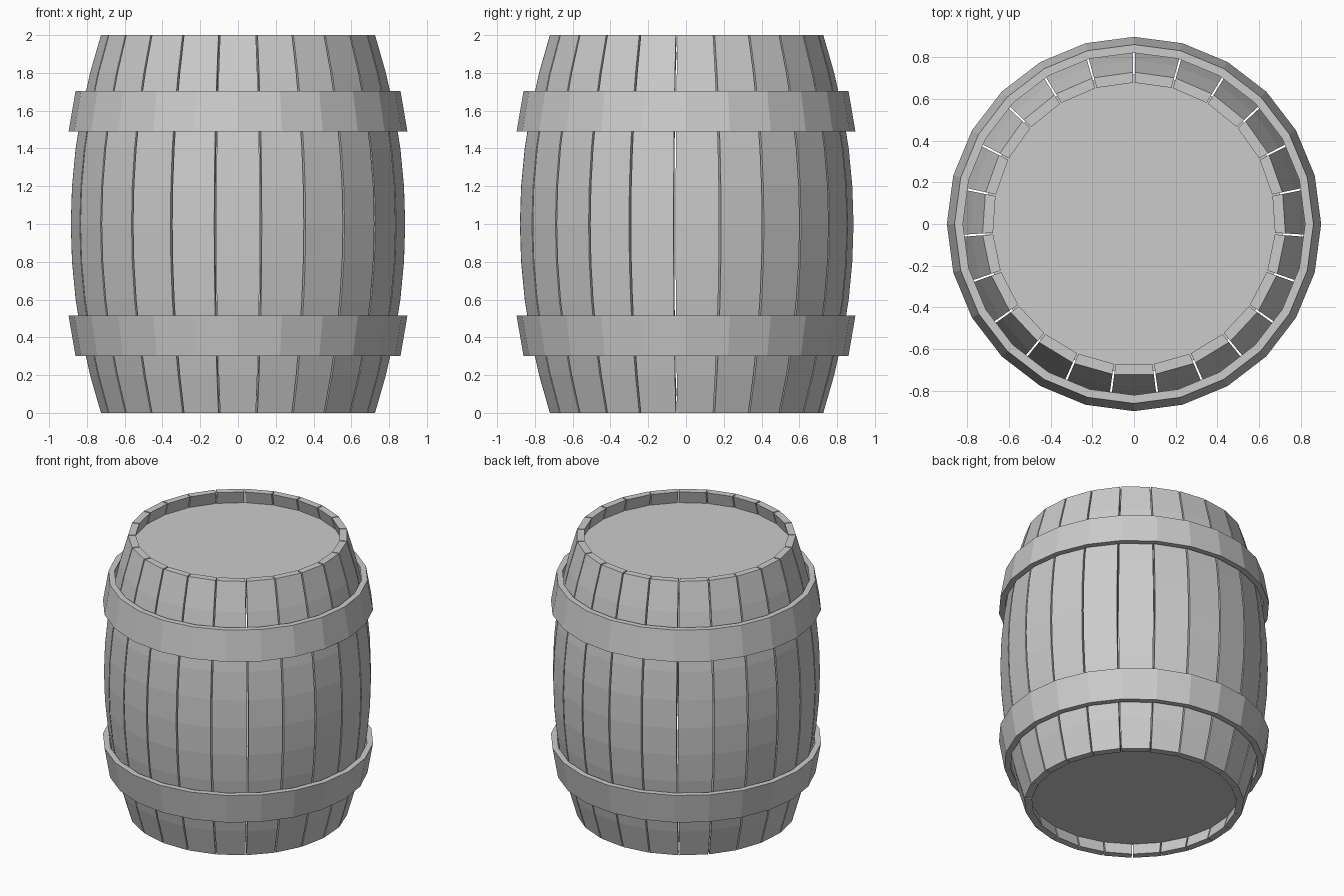
import bpy
import bmesh
from math import cos, sin, pi, tau

cube = bpy.data.objects.get("Cube")
if cube:
    bpy.data.objects.remove(cube, do_unlink=True)

STAVES = 23
STEP = tau / STAVES
GAP = 0.012          # angle between neighbouring staves
ROWS = 10            # bands along each stave
HEIGHT = 2.0

# One plain grey for the whole barrel
grey = bpy.data.materials.new("plain_grey")
grey.use_nodes = True
grey.diffuse_color = (0.6, 0.6, 0.6, 1)
grey.node_tree.nodes["Principled BSDF"].inputs["Base Color"].default_value = grey.diffuse_color


def add_object(name, mesh, angle=0.0):
    obj = bpy.data.objects.new(name, mesh)
    obj.rotation_euler.z = angle
    bpy.context.collection.objects.link(obj)
    return obj


def finish_mesh(name, bm):
    bmesh.ops.recalc_face_normals(bm, faces=bm.faces)
    mesh = bpy.data.meshes.new(name)
    bm.to_mesh(mesh)
    bm.free()
    mesh.materials.append(grey)
    return mesh


def bridge(bm, a, b):
    """Join two rings of equal length with quads."""
    for i in range(len(a)):
        j = (i + 1) % len(a)
        bm.faces.new((a[i], a[j], b[j], b[i]))


def belly(z):
    """Outer radius of the bulging barrel at a height."""
    return 0.887 - 0.16 * (z - 1) ** 2


def stave_mesh():
    bm = bmesh.new()
    half = (STEP - GAP) / 2
    rings = []
    for row in range(ROWS + 1):
        z = HEIGHT * row / ROWS
        outer = belly(z)
        inner = outer - 0.05
        corners = ((outer, -half), (outer, half), (inner, half), (inner, -half))
        rings.append([bm.verts.new((r * cos(a), r * sin(a), z)) for r, a in corners])
    for low, high in zip(rings, rings[1:]):
        bridge(bm, low, high)
    bm.faces.new(rings[0])
    bm.faces.new(rings[-1])
    return finish_mesh("stave", bm)


def hoop_mesh(name, z_narrow, z_wide, sides=24, thickness=0.04):
    """Sloped band, wider towards the barrel's middle."""
    bm = bmesh.new()
    section = ((0.86, z_narrow), (0.897, z_wide),
               (0.897 - thickness, z_wide), (0.86 - thickness, z_narrow))
    rings = []
    for i in range(sides):
        a = tau * i / sides
        rings.append([bm.verts.new((r * cos(a), r * sin(a), z)) for r, z in section])
    for i in range(sides):
        bridge(bm, rings[i], rings[(i + 1) % sides])
    return finish_mesh(name, bm)


def lid_mesh(name, z):
    bm = bmesh.new()
    bmesh.ops.create_cone(bm, cap_ends=True, segments=24,
                          radius1=0.718, radius2=0.718, depth=0.04)
    bmesh.ops.translate(bm, verts=bm.verts, vec=(0, 0, z))
    return finish_mesh(name, bm)


# Staves around the barrel
stave = stave_mesh()
for k in range(STAVES):
    add_object(f"stave_{k + 1}", stave, pi / 2 + STEP * (k + 0.5))

# Hoops
add_object("upper_hoop", hoop_mesh("upper_hoop", 1.705, 1.49))
add_object("lower_hoop", hoop_mesh("lower_hoop", 0.3, 0.515))

# Recessed ends
add_object("top_lid", lid_mesh("top_lid", 1.89))
add_object("bottom_lid", lid_mesh("bottom_lid", 0.11))
